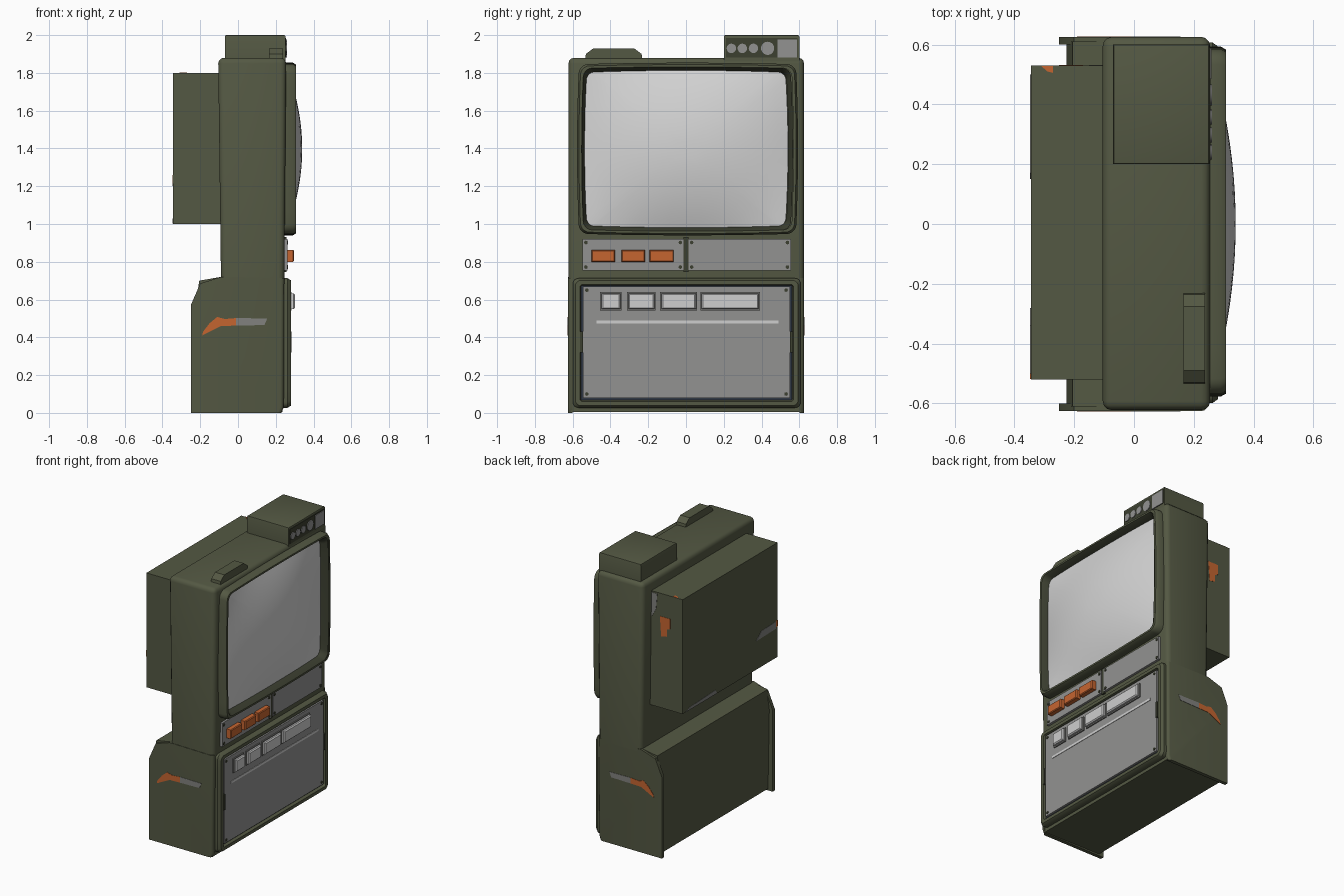
import bpy, bmesh, math

if "Cube" in bpy.data.objects:
    bpy.data.objects.remove(bpy.data.objects["Cube"])

def mat(name, r, g, b):
    m = bpy.data.materials.new(name)
    m.diffuse_color = (r, g, b, 1)
    m.use_nodes = True
    m.node_tree.nodes["Principled BSDF"].inputs["Base Color"].default_value = m.diffuse_color
    return m

OLIVE = mat("olive_paint", 0.088, 0.098, 0.056)
DARK = mat("dark_olive", 0.045, 0.05, 0.03)
GREY = mat("panel_grey", 0.29, 0.29, 0.285)
MID = mat("worn_grey", 0.22, 0.22, 0.21)
SHADOW = mat("blue_black", 0.03, 0.04, 0.06)
ORANGE = mat("orange", 0.56, 0.13, 0.03)
WHITE = mat("button_white", 0.62, 0.62, 0.62)
GLASS = mat("screen_glass", 0.66, 0.66, 0.66)

def finish(name, bm, material):
    bmesh.ops.recalc_face_normals(bm, faces=bm.faces)
    me = bpy.data.meshes.new(name)
    bm.to_mesh(me)
    bm.free()
    me.materials.append(material)
    ob = bpy.data.objects.new(name, me)
    bpy.context.collection.objects.link(ob)
    return ob

def to3(axis, p, d):
    return {'x': (d, p[0], p[1]), 'y': (p[0], d, p[1]), 'z': (p[0], p[1], d)}[axis]

def prism(name, pts, axis, a, b, material, bevel=0, keep=lambda c: True, seg=3):
    """Extrude a 2D outline along an axis; bevel edges whose midpoint passes keep."""
    bm = bmesh.new()
    lo = [bm.verts.new(to3(axis, p, a)) for p in pts]
    hi = [bm.verts.new(to3(axis, p, b)) for p in pts]
    n = len(pts)
    bm.faces.new(lo)
    bm.faces.new(hi)
    for i in range(n):
        j = (i + 1) % n
        bm.faces.new((lo[i], lo[j], hi[j], hi[i]))
    bmesh.ops.recalc_face_normals(bm, faces=bm.faces)
    if bevel:
        ed = [e for e in bm.edges if keep((e.verts[0].co + e.verts[1].co) / 2)]
        bmesh.ops.bevel(bm, geom=ed, offset=bevel, segments=seg, profile=0.5,
                        affect='EDGES', clamp_overlap=True)
    return finish(name, bm, material)

def rect(a0, a1, b0, b1):
    return [(a0, b0), (a1, b0), (a1, b1), (a0, b1)]

def circle(cy, cz, r, n=16):
    return [(cy + r * math.cos(2 * math.pi * i / n), cz + r * math.sin(2 * math.pi * i / n)) for i in range(n)]

def outline(hw, hh, r, bulge):
    """Rounded rectangle whose sides bow outwards."""
    c = []
    for k, (sy, sz) in enumerate(((1, 1), (-1, 1), (-1, -1), (1, -1))):
        for i in range(6):
            t = math.pi / 2 * (k + i / 5)
            c.append((sy * (hw - r) + r * math.cos(t), sz * (hh - r) + r * math.sin(t)))
    out = []
    for i, p in enumerate(c):
        q = c[(i + 1) % len(c)]
        steps = 10 if i % 6 == 5 else 1
        out += [(p[0] + (q[0] - p[0]) * s / steps, p[1] + (q[1] - p[1]) * s / steps) for s in range(steps)]
    return [(y * (1 - bulge * (z / hh) ** 2), z * (1 - bulge * (y / hw) ** 2)) for y, z in out]

def loft(name, rings, material, cap=False):
    bm = bmesh.new()
    vs = [[bm.verts.new(p) for p in ring] for ring in rings]
    n = len(vs[0])
    for a, b in zip(vs, vs[1:]):
        for i in range(n):
            j = (i + 1) % n
            bm.faces.new((a[i], a[j], b[j], b[i]))
    if cap:
        bm.faces.new(vs[-1])
    return finish(name, bm, material)

def frame(name, cy, cz, bulge, steps, material):
    loft(name, [[(x, cy + y, cz + z) for y, z in outline(hw, hh, r, bulge)] for hw, hh, r, x in steps], material)

# Upper cabinet, rear housing and lower cabinet
prism("upper_cabinet", [(-0.09, 0.70), (0.245, 0.70), (0.255, 1.88), (-0.105, 1.88)], 'y', -0.622, 0.625,
      OLIVE, 0.03, lambda c: c.z > 0.8)
prism("rear_housing", rect(-0.345, -0.08, 1.0, 1.8), 'y', -0.52, 0.53, OLIVE)
prism("lower_cabinet", [(-0.215, 0.012), (0.235, 0.005), (0.24, 0.715), (-0.09, 0.72), (-0.205, 0.70), (-0.225, 0.57)],
      'y', -0.61, 0.61, OLIVE)
for s, side in ((-1, "left"), (1, "right")):
    prism("lower_side_" + side, [(-0.25, 0), (0.23, 0), (0.242, 0.03), (0.245, 0.715), (-0.09, 0.72), (-0.2, 0.685), (-0.25, 0.57)],
          'y', s * 0.60, s * 0.625, OLIVE, 0.018, lambda c: c.x > 0.22 and abs(c.y) > 0.62)

# Screen bezel and bulging glass
SY, SZ = 0.008, 1.397
frame("screen_bezel", SY, SZ, 0.018, [(0.585, 0.457, 0.05, 0.24), (0.585, 0.457, 0.05, 0.29), (0.575, 0.447, 0.045, 0.308),
      (0.56, 0.435, 0.045, 0.308)], OLIVE)
frame("bezel_inner_lip", SY - 0.004, SZ, 0.022, [(0.562, 0.437, 0.045, 0.308), (0.55, 0.425, 0.045, 0.29), (0.538, 0.414, 0.04, 0.255)], DARK)
W, H = 0.54, 0.416
def dome(y, z):
    return 0.262 + 0.078 * max(0, 1 - (y / W) ** 2) * max(0, 1 - (z / H) ** 2)
base = outline(W, H, 0.04, 0.024)
loft("screen_glass", [[(dome(y * s, z * s), y * s, SZ + z * s) for y, z in base]
     for s in (1, 0.9, 0.8, 0.7, 0.6, 0.5, 0.4, 0.3, 0.2, 0.1)], GLASS, True)

def screws(name, y0, y1, z0, z1, x):
    for i, (y, z) in enumerate(rect(y0, y1, z0, z1)):
        prism(f"{name}_screw_{i}", circle(y, z, 0.01, 8), 'x', x - 0.005, x + 0.004, DARK)

# Middle control strip
for nm, y0, y1 in (("left", -0.548, -0.012), ("right", 0.012, 0.555)):
    prism("control_plate_" + nm, rect(y0, y1, 0.755, 0.92), 'x', 0.235, 0.262, GREY)
    screws("control_" + nm, y0 + 0.018, y1 - 0.018, 0.772, 0.902, 0.262)
prism("control_divider", rect(-0.012, 0.012, 0.745, 0.93), 'x', 0.235, 0.258, DARK)
for i, (y0, y1) in enumerate(((-0.50, -0.375), (-0.342, -0.218), (-0.193, -0.065))):
    prism(f"orange_button_{i}", rect(y0, y1, 0.80, 0.863), 'x', 0.25, 0.296, ORANGE, 0.005, lambda c: c.x > 0.28, 1)

# Lower panel with frame, buttons and stripe
frame("lower_frame", 0.004, 0.37, 0.0, [(0.603, 0.343, 0.03, 0.23), (0.603, 0.343, 0.03, 0.262), (0.59, 0.332, 0.03, 0.28),
      (0.565, 0.31, 0.015, 0.28), (0.56, 0.302, 0.01, 0.25)], OLIVE)
prism("panel_gap", rect(-0.556, 0.562, 0.068, 0.676), 'x', 0.235, 0.262, SHADOW)
prism("lower_panel", rect(-0.545, 0.55, 0.08, 0.668), 'x', 0.24, 0.276, GREY)
screws("lower_panel", -0.525, 0.53, 0.10, 0.65, 0.276)
for i, (y0, y1) in enumerate(((-0.45, -0.345), (-0.308, -0.165), (-0.133, 0.055), (0.08, 0.388))):
    prism(f"button_surround_{i}", rect(y0 - 0.004, y1 + 0.004, 0.541, 0.64), 'x', 0.27, 0.284, MID)
    prism(f"white_button_{i}", rect(y0 + 0.003, y1 - 0.003, 0.549, 0.633), 'x', 0.27, 0.302, WHITE, 0.007, lambda c: c.x > 0.29, 1)
prism("white_stripe", rect(-0.475, 0.49, 0.474, 0.49), 'x', 0.272, 0.279, WHITE)
for s in (-1, 1):
    y = 0.003 + s * 0.555
    prism("panel_latch", rect(y - 0.008, y + 0.008, 0.32, 0.43), 'x', 0.25, 0.284, DARK)

# Top control box with dials and top handle
prism("top_box", rect(-0.07, 0.252, 1.86, 2.0), 'y', 0.20, 0.60, OLIVE, 0.008, lambda c: c.z > 1.95, 2)
prism("top_box_face", rect(0.212, 0.59, 1.882, 1.985), 'x', 0.248, 0.255, DARK)
for i, (y, r) in enumerate(((0.24, 0.025), (0.298, 0.025), (0.357, 0.025), (0.432, 0.035))):
    prism(f"dial_{i}", circle(y, 1.93, r, 20), 'x', 0.25, 0.26, GREY)
prism("top_box_plate", rect(0.485, 0.588, 1.882, 1.978), 'x', 0.25, 0.259, GREY)
prism("top_handle", [(-0.535, 1.87), (-0.23, 1.87), (-0.235, 1.90), (-0.275, 1.93), (-0.49, 1.93), (-0.53, 1.90)],
      'x', 0.165, 0.237, OLIVE)

# Worn paint marks as thin plates
for s in (-1, 1):
    a, b = s * 0.624, s * 0.627
    prism("side_orange_mark", [(-0.19, 0.41), (-0.09, 0.46), (-0.01, 0.462), (-0.01, 0.502), (-0.07, 0.497), (-0.11, 0.508), (-0.15, 0.475), (-0.185, 0.43)],
          'y', a, b, ORANGE)
    prism("side_grey_mark", [(-0.01, 0.462), (0.14, 0.465), (0.155, 0.50), (-0.01, 0.502)], 'y', a, b, MID)
prism("housing_orange_mark", [(-0.17, 1.64), (-0.25, 1.64), (-0.25, 1.57), (-0.225, 1.56), (-0.225, 1.51), (-0.18, 1.50)],
      'y', 0.529, 0.532, ORANGE)
prism("housing_grey_mark", [(-0.105, 1.79), (-0.15, 1.79), (-0.14, 1.68), (-0.105, 1.62)], 'y', 0.529, 0.532, MID)
prism("housing_top_mark", [(-0.31, 0.528), (-0.27, 0.528), (-0.27, 0.505), (-0.29, 0.51)], 'z', 1.799, 1.802, ORANGE)
prism("housing_back_mark", [(-0.28, 1.20), (-0.50, 1.205), (-0.50, 1.255), (-0.34, 1.25)], 'x', -0.347, -0.344, MID)
prism("housing_back_tip", rect(-0.519, -0.50, 1.215, 1.26), 'x', -0.347, -0.344, ORANGE)
prism("housing_low_mark", [(0.50, 1.002), (0.15, 1.002), (0.17, 1.03), (0.45, 1.02)], 'x', -0.347, -0.344, MID)

# Smooth shading with sharp corners kept
for ob in bpy.context.scene.objects:
    ob.select_set(True)
    bpy.context.view_layer.objects.active = ob
bpy.ops.object.shade_smooth_by_angle(angle=math.radians(35))
